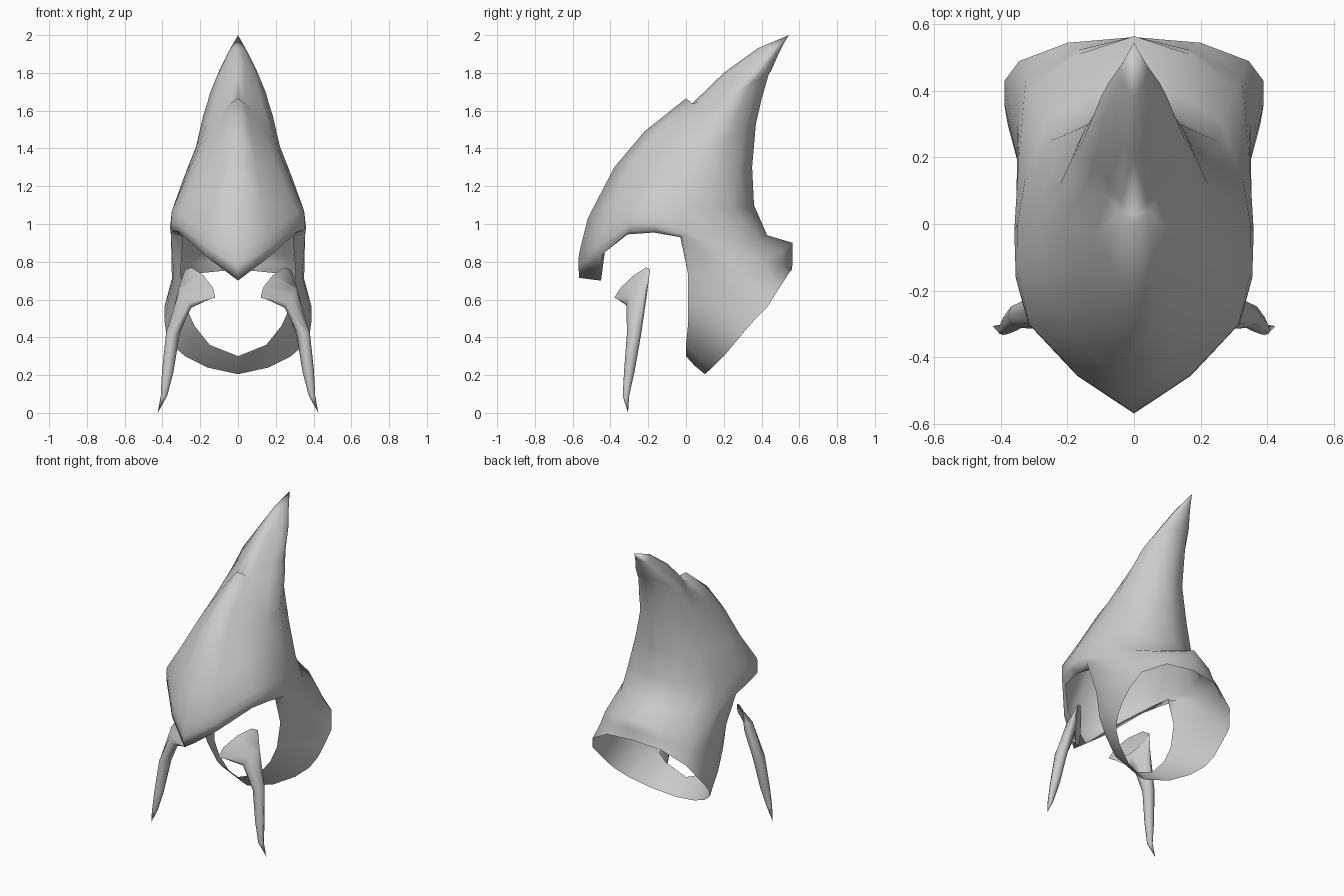
import bpy
import bmesh
import math
from mathutils import Vector

default_cube = bpy.data.objects.get("Cube")
if default_cube:
    bpy.data.objects.remove(default_cube, do_unlink=True)

grey = bpy.data.materials.new("plain grey")
grey.use_nodes = True
grey.diffuse_color = (0.6, 0.6, 0.6, 1)
grey.node_tree.nodes["Principled BSDF"].inputs["Base Color"].default_value = grey.diffuse_color


def finish(name, bm, sharp_angle):
    """Turn a half mesh into a mirrored, smooth shaded object."""
    bmesh.ops.recalc_face_normals(bm, faces=bm.faces)
    mesh = bpy.data.meshes.new(name)
    bm.to_mesh(mesh)
    bm.free()
    mesh.materials.append(grey)
    obj = bpy.data.objects.new(name, mesh)
    bpy.context.collection.objects.link(obj)
    mirror = obj.modifiers.new("mirror", 'MIRROR')
    mirror.use_clip = True
    bpy.ops.object.select_all(action='DESELECT')
    obj.select_set(True)
    bpy.context.view_layer.objects.active = obj
    bpy.ops.object.modifier_apply(modifier=mirror.name)
    bpy.ops.object.shade_smooth_by_angle(angle=math.radians(sharp_angle))
    return obj


def bridge(bm, first, second, closed=False):
    """Join two rows of vertices with quads."""
    count = len(first)
    for i in range(count if closed else count - 1):
        k = (i + 1) % count
        bm.faces.new((first[i], first[k], second[k], second[i]))


def add_row(bm, points):
    return [bm.verts.new(p) for p in points]


def rounded(points):
    """Insert a curved midpoint between control points, rounding over both centre lines."""
    flip = Vector((-1, 1, 1))
    ext = [points[1] * flip] + points + [points[-2] * flip]
    row = []
    for i in range(1, len(points)):
        mid = (ext[i] + ext[i + 1]) * 0.54 - (ext[i - 1] + ext[i + 2]) * 0.04
        row += [ext[i], mid]
    return row + [points[-1]]


# Hood cross-sections from hem to horn: back, rear side, side, cheek, front
SECTIONS = [
    ((0, .565, .9), (.31, .41, .81), (.355, -.02, .94), (.315, -.3, .96), (0, -.565, .715)),
    ((0, .43, .94), (.265, .31, .92), (.36, -.02, .98), (.318, -.3, 1), (0, -.57, .78)),
    ((0, .36, 1.1), (.25, .25, 1.08), (.35, 0, 1.07), (.315, -.3, 1.06), (0, -.567, .84)),
    ((0, .35, 1.3), (.18, .28, 1.28), (.285, .06, 1.25), (.24, -.23, 1.22), (0, -.52, 1.03)),
    ((0, .37, 1.53), (.12, .31, 1.5), (.222, .12, 1.41), (.175, -.13, 1.39), (0, -.38, 1.3)),
    ((0, .4, 1.66), (.1, .35, 1.64), (.185, .2, 1.57), (.12, -.03, 1.51), (0, -.22, 1.49)),
]
HORN = [
    ((0, .44, 1.8), (.065, .41, 1.77), (.16, .24, 1.65), (.08, .09, 1.61), (0, 0, 1.665)),
    ((0, .45, 1.81), (.065, .42, 1.79), (.15, .26, 1.69), (.08, .13, 1.66), (0, .03, 1.635)),
    ((0, .49, 1.9), (.05, .46, 1.88), (.1, .38, 1.81), (.065, .29, 1.82), (0, .2, 1.8)),
    ((0, .52, 1.96), (.025, .5, 1.94), (.045, .46, 1.92), (.03, .42, 1.93), (0, .38, 1.93)),
]
TIP = (0, .545, 2)

hood = bmesh.new()
rows = [add_row(hood, rounded([Vector(p) for p in s])) for s in SECTIONS + HORN]
for lower, upper in zip(rows, rows[1:]):
    bridge(hood, lower, upper)
tip = hood.verts.new(TIP)
for a, b in zip(rows[-1], rows[-1][1:]):
    hood.faces.new((a, b, tip))

# Turned-in lip under the visor
hem = rows[0]
lip = add_row(hood, [(.29, -.03, .93), (.3, -.17, .955), (.28, -.31, .945),
                     (.16, -.43, .85), (0, -.45, .7)])
bridge(hood, hem[4:], lip)

# Collar: rear rim joined through a narrow waist to the hem and the neck opening
rim = add_row(hood, [(0, .562, .76), (.2, .545, .74), (.345, .49, .655), (.39, .43, .56),
                     (.39, .36, .49), (.38, .3, .42), (.35, .25, .36), (.28, .2, .3),
                     (.16, .14, .24), (0, .1, .205)])
waist = add_row(hood, [(0, .564, .83), (.18, .52, .795), (.325, .44, .735), (.35, .3, .71),
                       (.34, .15, .72), (.335, .13, .58), (.315, .11, .47), (.258, .09, .38),
                       (.157, .065, .3), (0, .045, .25)])
throat = add_row(hood, [(.305, .01, .74), (.28, .01, .57), (.23, .01, .46),
                        (.15, 0, .36), (0, 0, .3)])
bridge(hood, rim, waist)
bridge(hood, waist, hem[:5] + throat)
hood.faces.new((hem[4], lip[0], throat[0]))
finish("hood", hood, 110)

# Tusks: curved tapering tubes given by centre and two half axes per ring
RINGS = [
    ((.2, -.285, .685), (.08, .095, .075), (.015, -.01, -.045)),
    ((.28, -.26, .61), (.02, .055, .03), (-.028, 0, -.045)),
    ((.345, -.275, .42), (0, .038, 0), (-.035, 0, -.01)),
    ((.372, -.3, .22), (0, .028, 0), (-.03, 0, -.005)),
    ((.392, -.318, .09), (0, .017, 0), (-.017, 0, 0)),
]
SIDES = 8
tusk = bmesh.new()
loops = []
for centre, u, v in RINGS:
    c, u, v = Vector(centre), Vector(u), Vector(v)
    angles = [math.tau * i / SIDES for i in range(SIDES)]
    loops.append(add_row(tusk, [c + u * math.cos(a) + v * math.sin(a) for a in angles]))
for a, b in zip(loops, loops[1:]):
    bridge(tusk, a, b, closed=True)
point = tusk.verts.new((.425, -.307, 0))
for i in range(SIDES):
    tusk.faces.new((loops[-1][i], loops[-1][(i + 1) % SIDES], point))
finish("tusks", tusk, 110)
